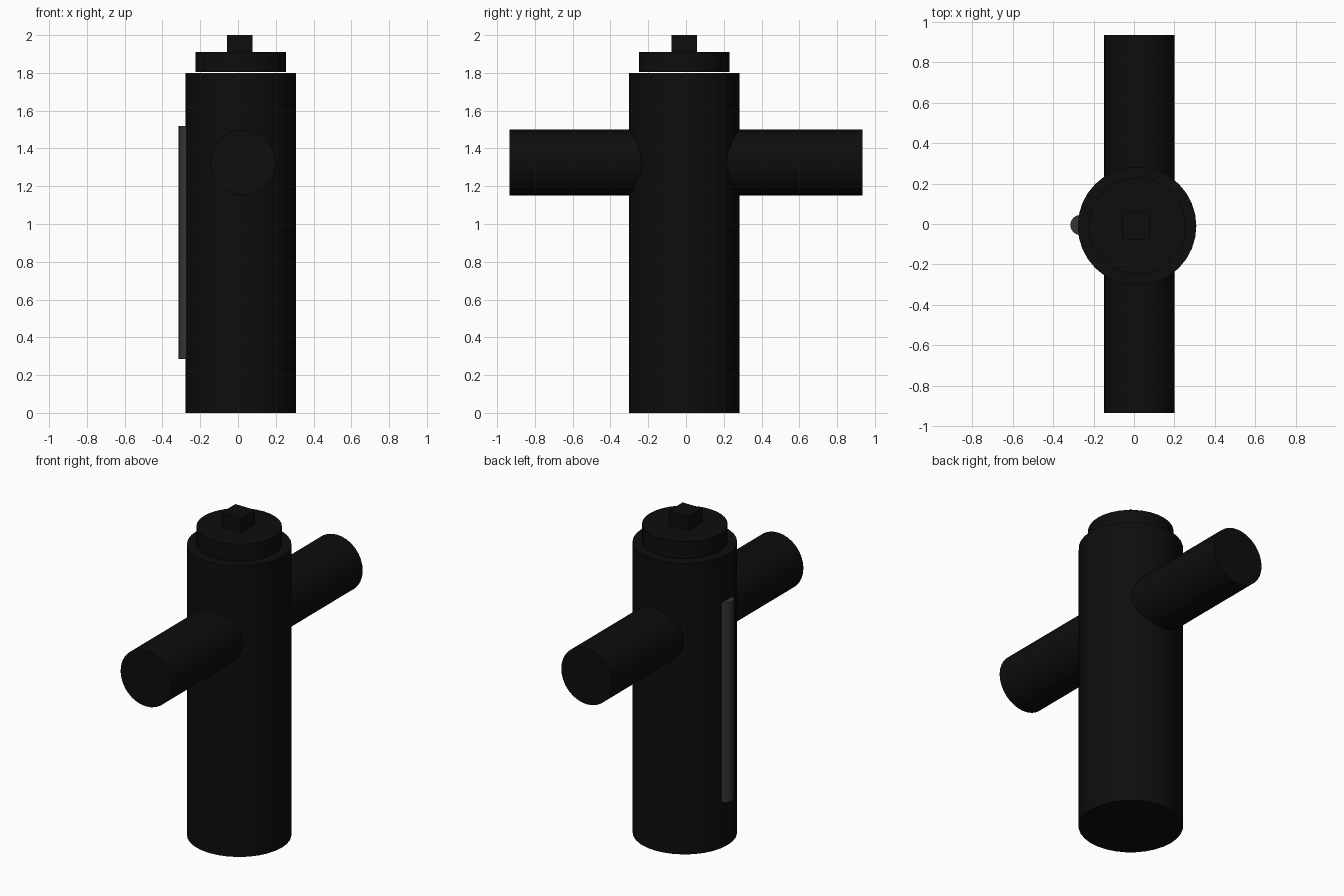
import bpy
import math

cube = bpy.data.objects.get("Cube")
if cube:
    bpy.data.objects.remove(cube, do_unlink=True)


def material(name, value):
    mat = bpy.data.materials.new(name)
    mat.use_nodes = True
    colour = (value, value, value, 1)
    mat.diffuse_color = colour
    mat.node_tree.nodes["Principled BSDF"].inputs["Base Color"].default_value = colour
    return mat


black = material("black", 0.004)
grey = material("dark_grey", 0.035)


def finish(name, mat):
    obj = bpy.context.object
    obj.name = name
    obj.data.materials.append(mat)
    return obj


def cylinder(name, mat, radius, start, end, x, y, sides=32):
    """Upright cylinder between two heights."""
    bpy.ops.mesh.primitive_cylinder_add(
        vertices=sides, radius=radius, depth=end - start,
        location=(x, y, (start + end) / 2))
    bpy.ops.object.shade_smooth_by_angle(angle=math.radians(30))
    return finish(name, mat)


# Main column and the raised lid, separated by a thin gap
cylinder("body", black, 0.293, 0, 1.8, 0.015, -0.01)
cylinder("lid", black, 0.24, 1.805, 1.91, 0.015, -0.01)

# Square knob on the lid
bpy.ops.mesh.primitive_cube_add(size=1, location=(0.008, -0.008, 1.95))
bpy.context.object.scale = (0.135, 0.135, 0.1)
finish("top_knob", black)

# Horizontal arms, front and back
for name, side in (("front_arm", -1), ("back_arm", 1)):
    bpy.ops.mesh.primitive_cylinder_add(
        vertices=32, radius=0.174, depth=0.835,
        location=(0.025, side * 0.5175, 1.325),
        rotation=(math.pi / 2, 0, 0))
    bpy.ops.object.shade_smooth_by_angle(angle=math.radians(30))
    finish(name, black)

# Rounded strip along the right side
cylinder("side_strip", grey, 0.05, 0.285, 1.52, -0.265, -0.005, 16)
